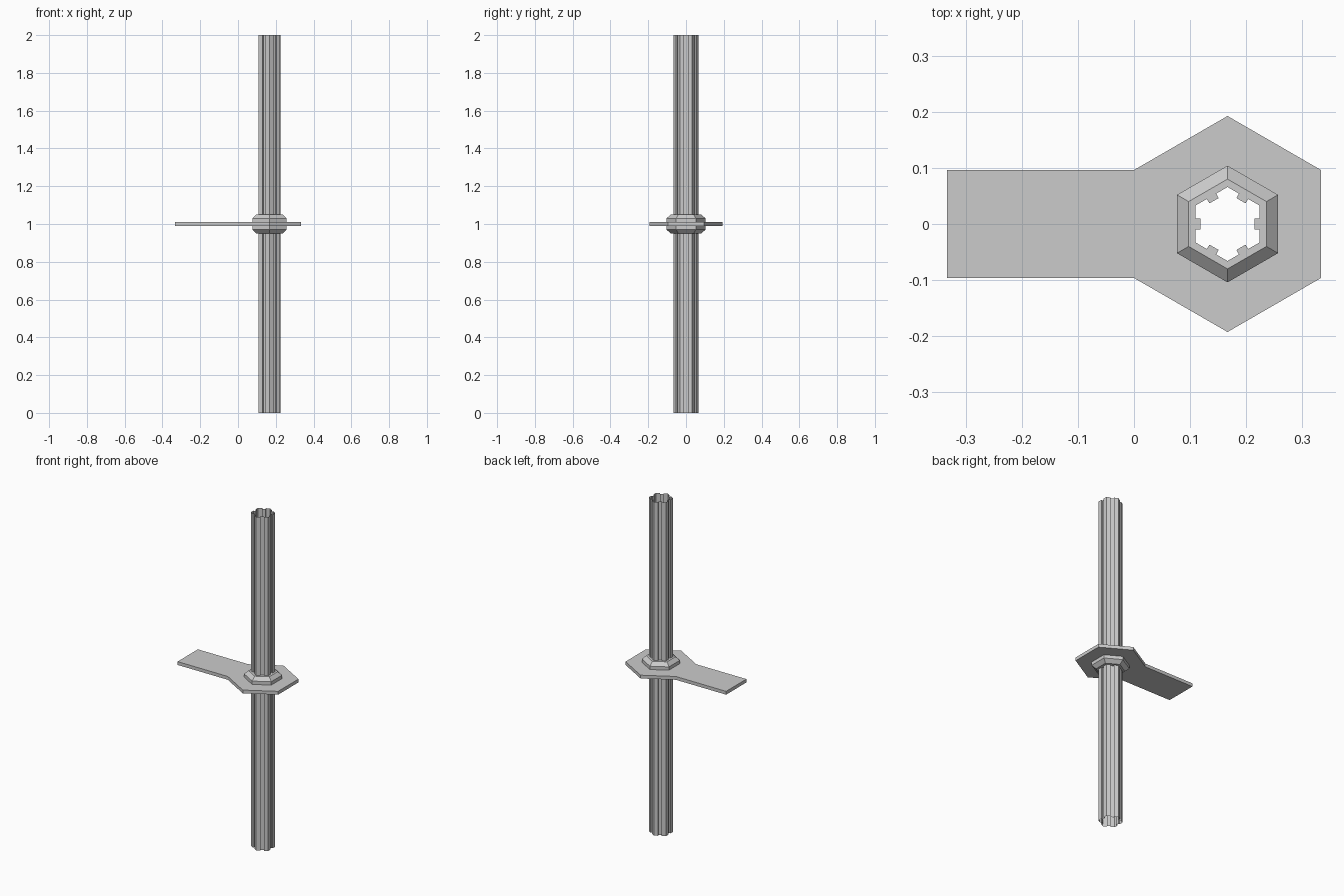
import bpy, bmesh, math
from mathutils import Matrix

if "Cube" in bpy.data.objects:
    bpy.data.objects.remove(bpy.data.objects["Cube"])

CX = 1 / 6                      # rod axis
APO, CORNER = 0.057, 0.066      # rod hexagon apothem and corner radius
NOTCH_W, NOTCH_IN = 0.0095, 0.048


def hexagon(r):
    return [(CX + r * math.cos(math.radians(30 + 60 * k)),
             r * math.sin(math.radians(30 + 60 * k))) for k in range(6)]


def fluted_profile():
    # one side of the hexagon with its groove, repeated six times
    side = [(APO, -CORNER / 2), (APO, -NOTCH_W), (NOTCH_IN, -NOTCH_W),
            (NOTCH_IN, NOTCH_W), (APO, NOTCH_W)]
    pts = []
    for k in range(6):
        c, s = math.cos(math.radians(60 * k)), math.sin(math.radians(60 * k))
        pts += [(CX + c * x - s * y, s * x + c * y) for x, y in side]
    return pts


def ring(bm, pts, z):
    return [bm.verts.new((x, y, z)) for x, y in pts]


def bridge(bm, a, b):
    n = len(a)
    for i in range(n):
        j = (i + 1) % n
        bm.faces.new((a[i], a[j], b[j], b[i]))


def fill_between(bm, a, b):
    edges = []
    for loop in (a, b):
        for i in range(len(loop)):
            v, w = loop[i], loop[(i + 1) % len(loop)]
            edges.append(bm.edges.get((v, w)) or bm.edges.new((v, w)))
    bmesh.ops.triangle_fill(bm, edges=edges, use_beauty=True)


def finish(bm, name, recalc=True):
    if recalc:
        bmesh.ops.recalc_face_normals(bm, faces=bm.faces[:])
    mesh = bpy.data.meshes.new(name)
    bm.to_mesh(mesh)
    bm.free()
    obj = bpy.data.objects.new(name, mesh)
    bpy.context.collection.objects.link(obj)


# Open-ended fluted rod
bm = bmesh.new()
bridge(bm, ring(bm, fluted_profile(), 0), ring(bm, fluted_profile(), 2))
finish(bm, "fluted_rod", recalc=False)

# Chamfered hexagonal collar with a fluted bore
bm = bmesh.new()
loops = [ring(bm, hexagon(r), z) for r, z in
         [(0.08, 0.95), (0.104, 0.97), (0.104, 1.03), (0.08, 1.05)]]
for lower, upper in zip(loops, loops[1:]):
    bridge(bm, lower, upper)
for loop, z in ((loops[0], 0.95), (loops[-1], 1.05)):
    fill_between(bm, loop, ring(bm, fluted_profile(), z))
finish(bm, "hex_collar")

# Flat wrench-like plate, hexagonal head plus arm, holed for the collar
head = hexagon(CX / math.cos(math.radians(30)))
half = head[0][1]
outline = head[:3] + [(-1 / 3, half), (-1 / 3, -half)] + head[3:]
hole = hexagon(0.1)
bm = bmesh.new()
sides = []
for z in (0.99, 1.01):
    o, h = ring(bm, outline, z), ring(bm, hole, z)
    fill_between(bm, o, h)
    sides.append((o, h))
bridge(bm, sides[0][0], sides[1][0])
bridge(bm, sides[1][1], sides[0][1])
finish(bm, "plate_with_arm")
